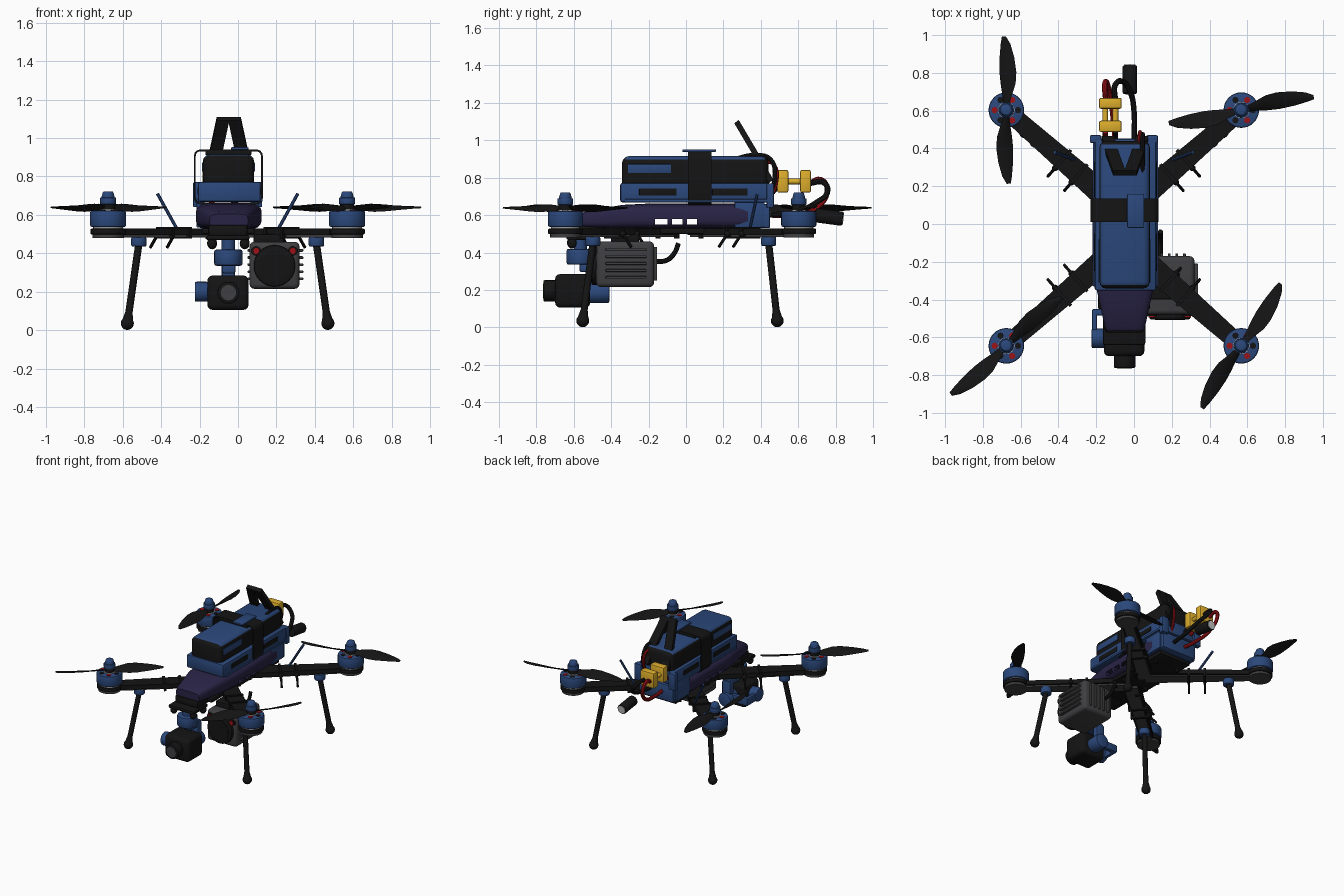
import bpy, bmesh, math
from mathutils import Vector, Matrix

if "Cube" in bpy.data.objects:
    bpy.data.objects.remove(bpy.data.objects["Cube"])

def mat(name, r, g, b):
    m = bpy.data.materials.new(name)
    m.diffuse_color = (r, g, b, 1)
    m.use_nodes = True
    m.node_tree.nodes["Principled BSDF"].inputs["Base Color"].default_value = m.diffuse_color
    return m

BLACK = mat("black", .007, .007, .007)
BLUE = mat("blue", .024, .065, .2)
PURPLE = mat("dark purple", .022, .017, .06)
GREY = mat("dark grey", .05, .05, .054)
YELLOW = mat("yellow", .72, .42, .025)
RED = mat("red", .33, .006, .008)
SILVER = mat("silver", .55, .55, .55)
CX = -.054                                   # frame centre line

def finish(name, bm, m):
    bmesh.ops.recalc_face_normals(bm, faces=bm.faces)
    me = bpy.data.meshes.new(name)
    bm.to_mesh(me)
    bm.free()
    me.materials.append(m)
    ob = bpy.data.objects.new(name, me)
    bpy.context.collection.objects.link(ob)
    return ob

def box(name, x, y, z, m, bevel=0, seg=2):
    bm = bmesh.new()
    bmesh.ops.create_cube(bm, size=1)
    for v in bm.verts:
        v.co = [(a + b) / 2 + c * (b - a) for (a, b), c in zip((x, y, z), v.co)]
    if bevel:
        bmesh.ops.bevel(bm, geom=bm.edges[:], offset=bevel, segments=seg, profile=.5, affect='EDGES')
    return finish(name, bm, m)

def cyl(name, p, q, r, m, r2=None, n=24, bevel=0):
    p, q = Vector(p), Vector(q)
    bm = bmesh.new()
    bmesh.ops.create_cone(bm, cap_ends=True, segments=n, radius1=r, radius2=r if r2 is None else r2, depth=(q - p).length)
    if bevel:
        rims = [e for e in bm.edges if any(len(f.verts) > 4 for f in e.link_faces)]
        bmesh.ops.bevel(bm, geom=rims, offset=bevel, segments=2, profile=.5, affect='EDGES')
    rot = (q - p).to_track_quat('Z', 'Y').to_matrix().to_4x4()
    bm.transform(Matrix.Translation((p + q) / 2) @ rot)
    return finish(name, bm, m)

def ball(name, p, r, m, sz=1):
    bm = bmesh.new()
    bmesh.ops.create_uvsphere(bm, u_segments=16, v_segments=10, radius=r)
    bm.transform(Matrix.Translation(p) @ Matrix.Diagonal((1, 1, sz, 1)))
    return finish(name, bm, m)

def loft(name, rings, m):
    bm = bmesh.new()
    rows = [[bm.verts.new(p) for p in ring] for ring in rings]
    n = len(rows[0])
    for a, b in zip(rows, rows[1:]):
        for i in range(n):
            bm.faces.new((a[i], a[(i + 1) % n], b[(i + 1) % n], b[i]))
    bm.faces.new(rows[0])
    bm.faces.new(rows[-1])
    return finish(name, bm, m)

def tube(name, pts, r, m):
    cu = bpy.data.curves.new(name, 'CURVE')
    cu.dimensions, cu.bevel_depth, cu.bevel_resolution, cu.use_fill_caps = '3D', r, 2, True
    cu.resolution_u = 5
    s = cu.splines.new('BEZIER')
    s.bezier_points.add(len(pts) - 1)
    for b, p in zip(s.bezier_points, pts):
        b.co, b.handle_left_type, b.handle_right_type = p, 'AUTO', 'AUTO'
    tmp = bpy.data.objects.new(name + "_path", cu)
    me = bpy.data.meshes.new_from_object(tmp)
    bpy.data.objects.remove(tmp)
    me.materials.clear()
    me.materials.append(m)
    ob = bpy.data.objects.new(name, me)
    bpy.context.collection.objects.link(ob)

def blade(name, c, ang, hand):
    # radius, chord, sweep offset, twist in degrees
    st = [(.015, .03, 0, 25), (.07, .055, .005, 33), (.14, .09, .012, 28), (.2, .096, .012, 22),
          (.28, .08, .008, 15), (.35, .052, .002, 10), (.39, .022, -.006, 8)]
    rings = []
    for r, w, off, tw in st:
        t = math.radians(tw)
        ring = []
        for u, h in ((-.5, 0), (-.15, .007), (.25, .006), (.5, 0), (.25, -.003), (-.15, -.002)):
            a = u * w
            ring.append((r, hand * (off + a * math.cos(t) - h * math.sin(t)), a * math.sin(t) + h * math.cos(t)))
        M = Matrix.Translation(c) @ Matrix.Rotation(math.radians(ang), 4, 'Z')
        rings.append([M @ Vector(p) for p in ring])
    loft(name, rings, BLACK)

# four arms with motors, propellers, legs and ties
for sx, sy, side, ang in ((-1, 1, "rear_left", 91), (1, 1, "rear_right", 11),
                          (-1, -1, "front_left", 42), (1, -1, "front_right", 57)):
    mx, my = CX + sx * .622, -.021 + sy * .624
    root, tip = Vector((CX, -.02 + sy * .08, 0)), Vector((mx, my, 0))
    d = (tip - root).normalized()
    nrm = Vector((-d.y, d.x, 0))
    def bar(name, w0, w1, z0, z1, m):
        loft(name, [[p + nrm * s * w + Vector((0, 0, z)) for s, z in ((-1, z0), (1, z0), (1, z1), (-1, z1))]
                    for p, w in ((root, w0), (tip, w1))], m)
    bar(side + "_arm", .068, .046, .494, .528, BLACK)
    bar(side + "_arm_underside", .05, .034, .482, .494, GREY)
    M = lambda z: (mx, my, z)
    cyl(side + "_motor_foot", M(.48), M(.498), .082, GREY)
    cyl(side + "_motor_mount", M(.498), M(.528), .092, BLACK, bevel=.006)
    cyl(side + "_motor_stator", M(.525), M(.545), .078, SILVER)
    cyl(side + "_motor_bell", M(.537), M(.622), .094, BLUE, n=32, bevel=.01)
    for k in range(6):                       # windings seen through the bell
        a = k * math.pi / 3
        u = Vector((math.cos(a), math.sin(a), 0))
        cyl(side + "_winding_%d" % k, tip + u * .062 + Vector((0, 0, .618)),
            tip + u * .062 + Vector((0, 0, .625)), .017, RED if k % 2 else BLACK, n=8)
    cyl(side + "_bell_ring", M(.62), M(.627), .043, SILVER)
    cyl(side + "_prop_hub", M(.622), M(.656), .037, BLACK)
    cyl(side + "_prop_nut", M(.655), M(.69), .042, BLUE, n=12, bevel=.004)
    cyl(side + "_prop_cap", M(.688), M(.722), .036, BLUE, r2=.026, bevel=.006)
    for k in (0, 180):
        blade(side + "_blade_%d" % (k // 180), M(.637), ang + k, sx * sy)
    # landing leg
    top, foot = Vector((CX + sx * .462, -.028 + sy * .47, .45)), Vector((CX + sx * .522, -.032 + sy * .52, .035))
    cyl(side + "_leg_socket", top + Vector((0, 0, -.015)), top + Vector((0, 0, .035)), .04, BLUE, bevel=.008)
    cyl(side + "_leg", top, foot, .019, BLACK, n=12)
    ball(side + "_foot", foot, .034, BLACK, 1.0)
    cyl(side + "_foot_collar", foot, foot.lerp(top, .14), .032, BLACK, r2=.019, n=16)
    # cable ties with loose tails
    for i, t in enumerate((.38, .52)):
        p = root.lerp(tip, t)
        loft(side + "_tie_%d" % i, [[p + d * e + nrm * s * .066 + Vector((0, 0, z))
             for s, z in ((-1, .476), (1, .476), (1, .536), (-1, .536))] for e in (-.009, .009)], BLACK)
        out = nrm * (-sx * sy) if sy > 0 else nrm * (sx * -sy)
        o = p + out * .06 + Vector((0, 0, .5))
        cyl(side + "_tie_tail_%d" % i, o, o + out * .06 + Vector((0, 0, -.07)), .008, BLACK, n=8)
        ball(side + "_tie_head_%d" % i, o, .017, BLACK)
    if sy > 0:
        cyl(side + "_aerial", (CX + sx * .26, .34, .52), (CX + sx * .365, .38, .71), .009, BLUE, n=8)

# fuselage shell with see-through slots
def ring(y, w, z0, z1, n=24):
    pts = []
    for i in range(n):
        a = 2 * math.pi * (i + .5) / n
        c, s = math.cos(a), math.sin(a)
        f = lambda v: math.copysign(abs(v) ** .5, v)
        pts.append((-.048 + w * f(c), y, (z0 + z1) / 2 + (z1 - z0) / 2 * f(s)))
    return pts
shell = loft("fuselage", [ring(-.565, .1, .535, .605), ring(-.54, .108, .53, .62), ring(-.34, .152, .525, .655),
             ring(-.2, .172, .525, .662), ring(.2, .172, .525, .662), ring(.39, .15, .525, .662)], PURPLE)
for i, (a, b) in enumerate(((-.165, -.1), (-.075, -.02), (.005, .06))):
    cutter = box("slot_cutter_%d" % i, (-.4, .3), (a, b), (.55, .58), BLACK)
    cutter.hide_render = True
    cutter.hide_set(True)
    mod = shell.modifiers.new("slot", 'BOOLEAN')
    mod.operation, mod.object = 'DIFFERENCE', cutter
box("bottom_plate", (-.19, .085), (-.45, .4), (.5, .53), BLACK, .006)
box("nose_block", (-.155, .05), (-.575, -.3), (.49, .55), BLACK, .015)
for sx in (-1, 1):
    for y in (-.15, -.05, .08, .3):
        cyl("bottom_standoff", (CX + sx * .1, y, .475), (CX + sx * .1, y, .505), .014, BLACK, n=8)
    box("rear_frame_side", (CX + sx * .15 - .012, CX + sx * .15 + .012), (.26, .42), (.535, .68), BLUE, .005)
    box("rear_post", (CX + sx * .15 - .03, CX + sx * .15 + .03), (.43, .47), (.64, .77), BLUE, .006)
box("rear_plate", (-.2, .1), (.38, .45), (.53, .66), BLUE, .01)

# battery tray with slotted sides
box("battery_tray", (-.208, .118), (-.352, .452), (.668, .772), BLUE, .012)
for x in (-.209, .119):
    for a, b in ((-.25, -.05), (.14, .33)):
        box("tray_slot", (x - .003, x + .003), (a, b), (.705, .742), BLACK, .002)
    box("tray_lip", (x - .008, x + .008), (-.33, .44), (.668, .685), BLUE, .003)

# battery: black wrap, blue top label
bat = box("battery", (-.183, .084), (-.342, .44), (.68, .915), BLACK, .036, 3)
bat.data.materials.append(BLUE)
for f in bat.data.polygons:
    if f.normal.z > .45 and abs(f.normal.y) < .3:
        f.material_index = 1
for x in (-.184, .085):
    box("battery_side_label", (x - .003, x + .003), (-.31, -.08), (.825, .872), BLUE, .002)

# strap and buckle
def band(y, k):
    bm_pts = []
    for ox, oz, a0 in ((.1, .905, 0), (-.2, .905, 90), (-.2, .69, 180), (.1, .69, 270)):
        for j in range(4):
            a = math.radians(a0 + j * 30)
            bm_pts.append((ox + (.03 - k) * math.cos(a), y, oz + (.035 - k) * math.sin(a)))
    return bm_pts
outer = loft("strap", [band(.01, 0), band(.01, .01), band(.135, .01), band(.135, 0), band(.01, 0)], BLACK)
bm = bmesh.new()                              # remove end caps so the strap is an open loop
bm.from_mesh(outer.data)
bmesh.ops.delete(bm, geom=[f for f in bm.faces if len(f.verts) > 4], context='FACES')
bmesh.ops.remove_doubles(bm, verts=bm.verts, dist=1e-5)
bmesh.ops.recalc_face_normals(bm, faces=bm.faces)
bm.to_mesh(outer.data)
bm.free()
box("strap_buckle", (-.036, .054), (-.02, .16), (.938, .952), BLUE, .004)
box("strap_pad", (-.17, .07), (.012, .132), (.912, .933), BLACK, .004)

# rear V aerials
for sx in (-1, 1):
    loft("v_aerial", [[(x + a * .033, y + b * .012, z + b * .009) for a, b in ((-1, -1), (1, -1), (1, 1), (-1, 1))]
         for x, y, z in ((-.048 + sx * .09, .455, .78), (-.048 + sx * .072, .385, .905), (-.048 + sx * .03, .27, 1.1))], BLACK)

# camera gimbal
for x in (-.135, .035):
    for y in (-.61, -.49):
        ball("damper", (x, y, .452), .026, BLACK, 1.2)
box("gimbal_plate", (-.165, .06), (-.64, -.46), (.468, .495), BLACK, .01)
cyl("yaw_stem", (-.05, -.565, .41), (-.05, -.565, .475), .035, BLUE)
cyl("yaw_motor", (-.05, -.565, .335), (-.05, -.565, .42), .074, BLUE, bevel=.012)
box("yaw_bracket", (-.085, -.012), (-.57, -.44), (.295, .345), BLUE, .012)
box("gimbal_back", (-.085, -.015), (-.48, -.43), (.15, .33), BLUE, .012)
cyl("roll_motor", (-.05, -.52, .185), (-.05, -.41, .185), .055, BLUE, bevel=.008)
box("gimbal_rear_arm", (-.22, -.05), (-.485, -.45), (.165, .225), BLUE, .008)
box("gimbal_side_arm", (-.222, -.195), (-.62, -.45), (.165, .225), BLUE, .008)
cyl("pitch_motor", (-.225, -.605, .2), (-.155, -.605, .2), .052, BLUE, bevel=.008)
box("camera", (-.16, .055), (-.7, -.512), (.105, .285), BLACK, .028, 3)
cyl("camera_lens", (-.05, -.69, .195), (-.05, -.762, .195), .057, BLACK, bevel=.006)
cyl("lens_glass", (-.05, -.76, .195), (-.05, -.765, .195), .04, GREY)

# finned spotlight unit
box("spotlight", (.06, .32), (-.48, -.17), (.215, .46), GREY, .025, 3)
cyl("spotlight_rim", (.19, -.47, .335), (.19, -.505, .335), .108, BLACK, n=32, bevel=.008)
cyl("spotlight_dish", (.19, -.504, .335), (.19, -.508, .335), .08, BLACK, n=32)
for x in (.095, .285):
    cyl("indicator_ring", (x, -.475, .412), (x, -.487, .412), .026, BLACK, n=16)
    cyl("indicator", (x, -.48, .412), (x, -.495, .412), .018, RED, n=16)
for k in range(5):
    z = .26 + k * .037
    box("spotlight_fin", (.05, .34), (-.43, -.21), (z, z + .014), GREY, .004)
    x = .1 + k * .04
    box("spotlight_rear_fin", (x, x + .014), (-.2, -.155), (.25, .43), GREY, .004)
box("spotlight_mount", (.08, .24), (-.4, -.25), (.45, .5), BLACK, .01)
tube("spotlight_cable", [(.14, -.17, .35), (.14, -.1, .36), (.14, -.06, .4), (.14, -.04, .45)], .013, BLACK)

# power plugs, leads and capacitor
for y0, y1 in ((.487, .547), (.61, .668)):
    box("power_plug", (-.185, -.065), (y0, y1), (.72, .842), YELLOW, .01)
for x in (-.152, -.098):
    cyl("plug_pin", (x, .54, .78), (x, .615, .78), .015, YELLOW, n=12)
    tube("battery_lead", [(x, .42, .74), (x, .455, .72), (x, .49, .77)], .014, RED if x < -.12 else BLACK)
tube("red_lead", [(-.15, .66, .77), (-.155, .72, .79), (-.15, .755, .74), (-.13, .7, .64), (-.11, .55, .6), (-.1, .43, .6)], .014, RED)
tube("black_lead", [(-.1, .66, .77), (-.1, .735, .775), (-.06, .755, .72), (-.02, .7, .67), (0, .6, .62), (0, .44, .6)], .015, BLACK)
tube("balance_lead", [(.045, .26, .9), (.045, .36, .92), (.045, .45, .9), (.045, .475, .8), (.03, .44, .7)], .012, BLACK)
tube("balance_lead_red", [(.025, .42, .89), (.03, .47, .87), (.03, .48, .76), (.02, .44, .68)], .01, RED)
cyl("capacitor", (-.022, .69, .6), (-.022, .838, .58), .038, BLACK, bevel=.006)
cyl("capacitor_end", (-.022, .83, .581), (-.022, .842, .5795), .031, SILVER)

bpy.ops.object.select_all(action='DESELECT')
for ob in bpy.data.objects:
    if ob.type == 'MESH' and not ob.hide_render:
        ob.select_set(True)
        bpy.context.view_layer.objects.active = ob
bpy.ops.object.shade_smooth_by_angle(angle=math.radians(35))
